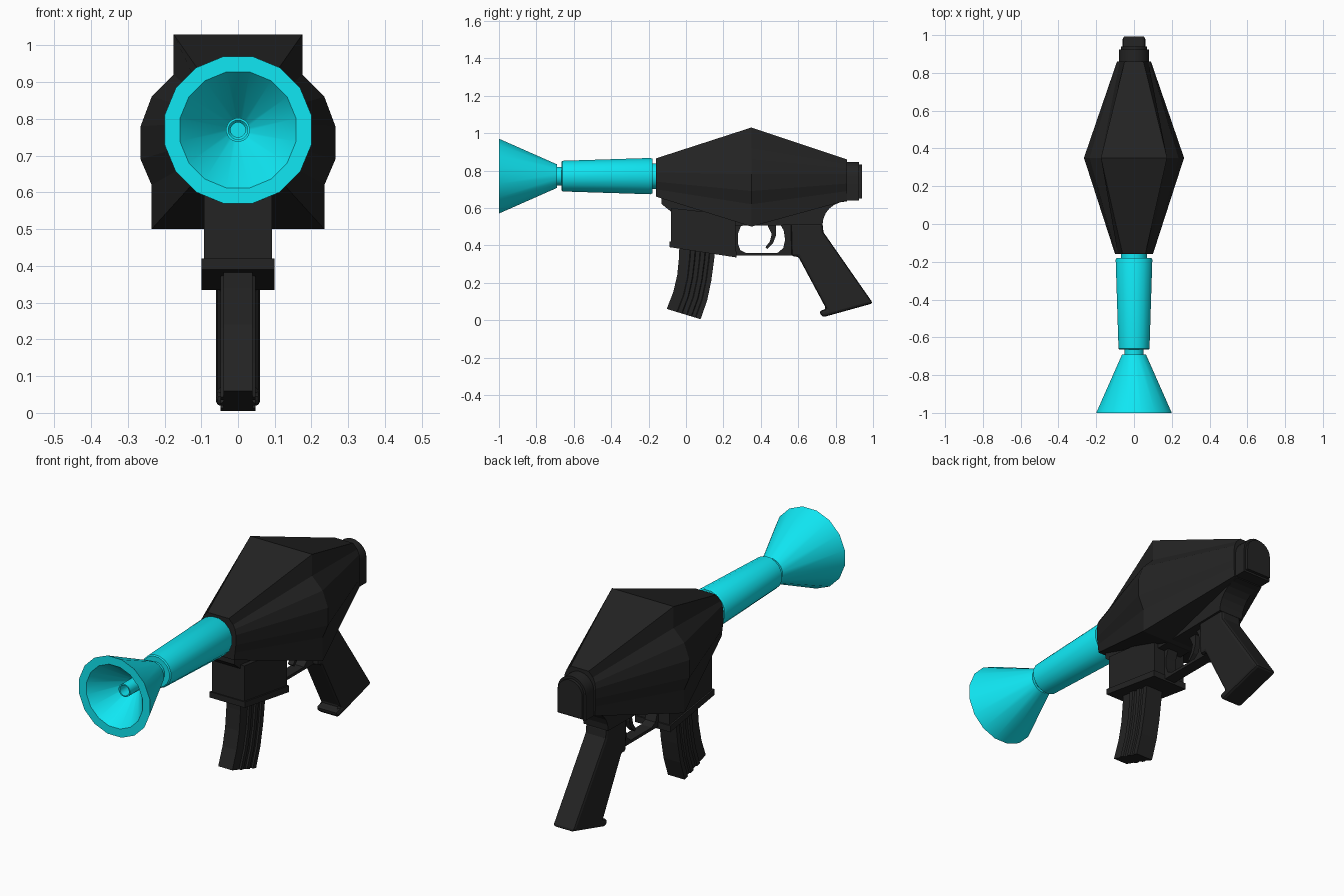
import bpy, bmesh, math
from mathutils import Vector

if "Cube" in bpy.data.objects:
    bpy.data.objects.remove(bpy.data.objects["Cube"])

AXIS_Z = 0.77


def material(name, rgb):
    m = bpy.data.materials.new(name)
    m.diffuse_color = (*rgb, 1)
    m.use_nodes = True
    m.node_tree.nodes["Principled BSDF"].inputs["Base Color"].default_value = m.diffuse_color
    return m


BLACK = material("black", (0.017, 0.017, 0.017))
CYAN = material("cyan", (0.005, 0.8, 0.9))


def finish(name, bm, mat, smooth=None, bevel=0):
    bmesh.ops.recalc_face_normals(bm, faces=bm.faces)
    me = bpy.data.meshes.new(name)
    bm.to_mesh(me)
    bm.free()
    me.materials.append(mat)
    if smooth:
        me.polygons.foreach_set("use_smooth", [True] * len(me.polygons))
        me.set_sharp_from_angle(angle=math.radians(smooth))
    ob = bpy.data.objects.new(name, me)
    bpy.context.collection.objects.link(ob)
    if bevel:
        b = ob.modifiers.new("bevel", 'BEVEL')
        b.width, b.segments, b.limit_method = bevel, 2, 'ANGLE'
        b.angle_limit = math.radians(50)
    return ob


def loft(name, sections, mat, caps=True, closed=False, **kw):
    """Skin a list of equal-length closed loops of 3D points."""
    bm = bmesh.new()
    rings = [[bm.verts.new(p) for p in s] for s in sections]
    n = len(rings[0])
    pairs = list(zip(rings, rings[1:]))
    if closed:
        pairs.append((rings[-1], rings[0]))
    for a, b in pairs:
        for i in range(n):
            j = (i + 1) % n
            bm.faces.new((a[i], a[j], b[j], b[i]))
    if caps and not closed:
        bm.faces.new(rings[0])
        bm.faces.new(rings[-1])
    return finish(name, bm, mat, **kw)


def plate(name, pts, half, mat=BLACK, **kw):
    """Side profile of (y, z) points extruded across x."""
    return loft(name, [[(x, y, z) for y, z in pts] for x in (-half, half)], mat, **kw)


def lathe(name, prof, n=16, **kw):
    """Revolve (y, radius) points round the barrel axis."""
    angs = [2 * math.pi * (i + 0.5) / n for i in range(n)]
    k = 1 / math.cos(math.pi / n)
    return loft(name, [[(r * k * math.cos(a), y, AXIS_Z + r * k * math.sin(a))
                        for a in angs] for y, r in prof], CYAN, smooth=35, **kw)


def mirrored(half, y):
    return [(x, y, z) for x, z in half] + [(-x, y, z) for x, z in reversed(half)]


# diamond-shaped body: front, widest and rear sections
front = [(.06, .865), (.085, .84), (.095, .82), (.10, .79), (.10, .74), (.095, .70), (.09, .66)]
middle = [(.175, 1.03), (.175, .92), (.235, .86), (.265, .78), (.265, .69), (.235, .62), (.235, .50)]
rear = [(.05, .86), (.075, .835), (.085, .81), (.09, .78), (.09, .73), (.09, .69), (.085, .64)]
loft("body", [mirrored(front, -.16), mirrored(middle, .35), mirrored(rear, .86)], BLACK)

# arched rear cap with a smaller plate behind it
for name, y0, y1, w, low, high in (("rear_cap", .85, .925, .08, .64, .845),
                                   ("rear_cap_plate", .925, .94, .07, .65, .832)):
    arch = [(w * math.sin(t), high - w + w * math.cos(t))
            for t in [math.pi / 2 * i / 6 for i in range(7)]] + [(w, low)]
    arch[0] = (.005, high)
    loft(name, [mirrored(arch, y0), mirrored(arch, y1)], BLACK, smooth=35)

# lower frame, with the curved tang above the grip
tang = [(.86 - .13 * math.sin(t), .51 + .125 * math.cos(t))
        for t in [math.pi / 2 * (1 - i / 6) for i in range(7)]]
plate("lower_frame", [(-.13, .70), (-.13, .62), (-.08, .58), (-.07, .50)] + tang
      + [(.86, .70)], .07)
plate("magazine_well", [(-.08, .60), (-.08, .40), (.265, .345), (.265, .56)], .092)
plate("magazine_well_lip", [(-.087, .42), (-.087, .39), (.27, .335), (.27, .368)], .10)

# trigger and guard
plate("trigger_guard", [(.26, .52), (.26, .345), (.60, .345), (.60, .52), (.50, .52), (.522, .48),
                        (.53, .43), (.52, .385), (.49, .36), (.32, .36), (.29, .375), (.277, .41),
                        (.277, .46), (.30, .52)], .03)
plate("trigger", [(.43, .52), (.48, .52), (.48, .45), (.465, .41), (.435, .38), (.425, .39),
                  (.448, .42), (.458, .46)], .015)

# raked pistol grip with toe
plate("grip", [(.56, .52), (.73, .52), (.735, .47), (1.0, .09), (.73, .015), (.71, .047),
               (.75, .06), (.60, .34), (.565, .34)], .06, bevel=.014)

# curved magazine: ribbed cross-section swept along an arc
cross = [(-.5, .040), (-.2, .040), (-.18, .048), (-.06, .048), (-.04, .040), (.08, .040),
         (.10, .048), (.22, .048), (.24, .040), (.34, .040), (.36, .048), (.5, .048)]
path = [((-.035, .42), (.158, .39)), ((-.037, .34), (.150, .32)), ((-.047, .24), (.135, .21)),
        ((-.068, .15), (.113, .105)), ((-.103, .06), (.078, .005))]
rings = []
for a, b in path:
    a, b = Vector(a), Vector(b)
    side = [(w, *a.lerp(b, t + .5)) for t, w in cross]
    rings.append(side + [(-x, y, z) for x, y, z in reversed(side)])
loft("magazine", rings, BLACK)

# barrel with its collars, and the funnel muzzle
lathe("barrel", [(-.665, .076), (-.66, .082), (-.19, .097), (-.18, .093)])
lathe("rear_collar", [(-.20, .068), (-.15, .068)])
lathe("neck", [(-.70, .05), (-.65, .05)])
lathe("muzzle_funnel", [(-1, .20), (-.69, .063), (-.69, .02), (-.82, .02), (-1, .158)], closed=True)
lathe("inner_tube", [(-.92, .032), (-.70, .032), (-.70, .026), (-.92, .026)], closed=True)
